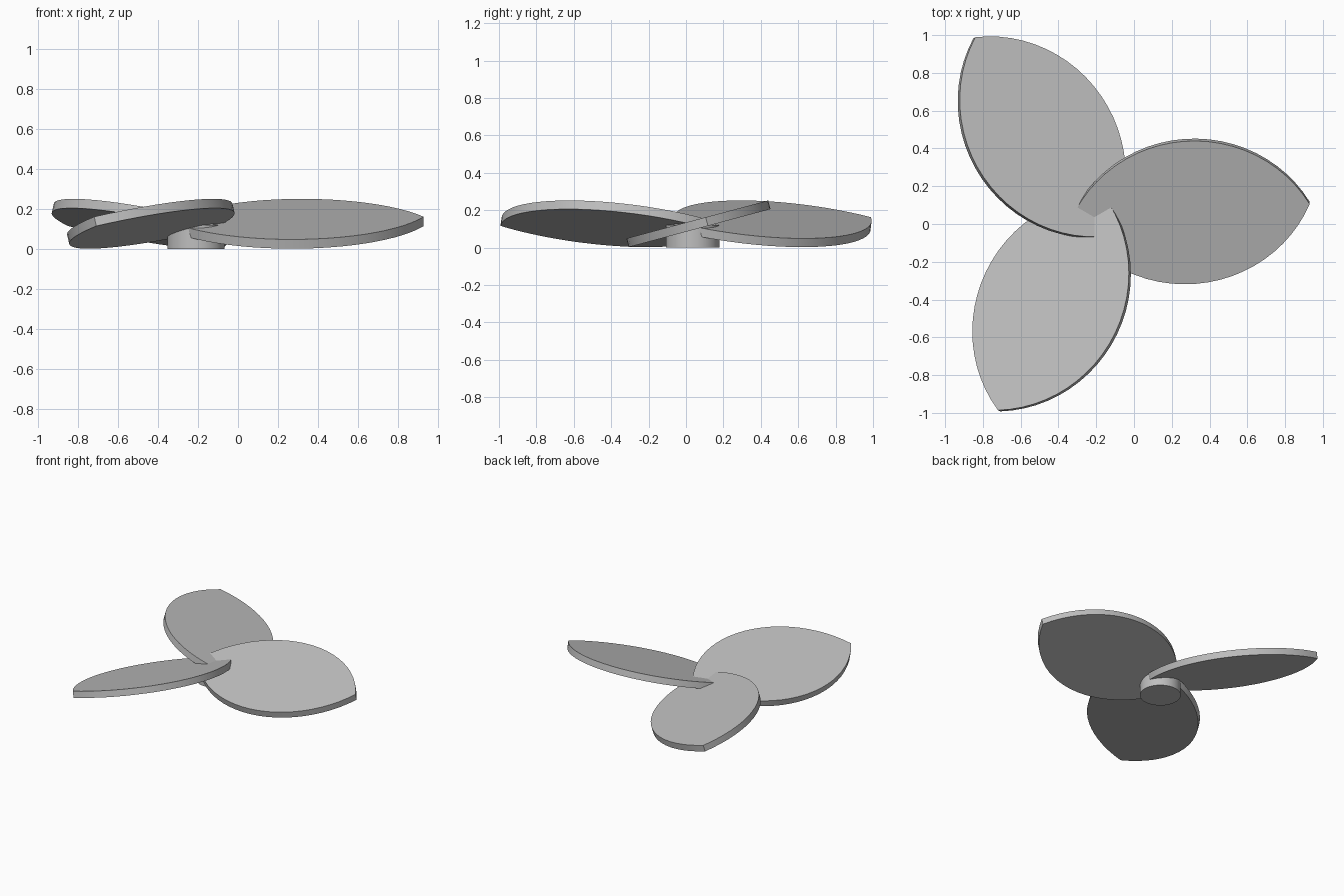
import bpy
import bmesh
from math import radians, cos, sin, atan2, tau
from mathutils import Matrix, Vector

cube = bpy.data.objects.get("Cube")
if cube:
    bpy.data.objects.remove(cube)

HUB = Vector((-0.21, 0.036, 0))
HUB_RADIUS, HUB_TOP = 0.143, 0.12
THICK, PITCH, BLADE_Z = 0.048, radians(15), 0.119

grey = bpy.data.materials.new("grey metal")
grey.use_nodes = True
colour = (0.52, 0.52, 0.52, 1)
grey.diffuse_color = colour
grey.node_tree.nodes["Principled BSDF"].inputs["Base Color"].default_value = colour


def add_object(name, bm):
    bmesh.ops.recalc_face_normals(bm, faces=bm.faces)
    mesh = bpy.data.meshes.new(name)
    bm.to_mesh(mesh)
    bm.free()
    mesh.materials.append(grey)
    obj = bpy.data.objects.new(name, mesh)
    bpy.context.collection.objects.link(obj)
    bpy.ops.object.select_all(action='DESELECT')
    obj.select_set(True)
    bpy.context.view_layer.objects.active = obj
    bpy.ops.object.shade_smooth_by_angle(angle=radians(30))
    return obj


def arc(centre, start, end, steps):
    """Points on the shorter arc from start up to, not including, end."""
    a, b = start - centre, end - centre
    a0 = atan2(a.y, a.x)
    sweep = (atan2(b.y, b.x) - a0) % tau
    return [centre + a.length * Vector((cos(a0 + sweep * i / steps),
                                        sin(a0 + sweep * i / steps)))
            for i in range(steps)]


# Leaf outline: two arcs that meet at the tip and at the root inside the hub
upper_centre, lower_centre = Vector((0.53, -0.286)), Vector((0.48, 0.3545))
tip = Vector((1.14, 0.078))
axis = (lower_centre - upper_centre).normalized()
foot = upper_centre + axis * (tip - upper_centre).dot(axis)
root = 2 * foot - tip
outline = arc(upper_centre, tip, root, 24) + arc(lower_centre, root, tip, 24)

# Three pitched blades around the hub
for i, name in enumerate(("right_blade", "back_blade", "front_blade")):
    bm = bmesh.new()
    face = bm.faces.new([bm.verts.new((p.x, p.y, -THICK / 2)) for p in outline])
    top = bmesh.ops.extrude_face_region(bm, geom=[face])
    verts = [g for g in top["geom"] if isinstance(g, bmesh.types.BMVert)]
    bmesh.ops.translate(bm, verts=verts, vec=(0, 0, THICK))
    place = (Matrix.Translation(HUB + Vector((0, 0, BLADE_Z)))
             @ Matrix.Rotation(i * tau / 3, 4, 'Z')
             @ Matrix.Rotation(PITCH, 4, 'X'))
    bm.transform(place)
    add_object(name, bm)

# Round hub
bm = bmesh.new()
bmesh.ops.create_cone(bm, cap_ends=True, segments=48, radius1=HUB_RADIUS,
                      radius2=HUB_RADIUS, depth=HUB_TOP,
                      matrix=Matrix.Translation(HUB + Vector((0, 0, HUB_TOP / 2))))
add_object("hub", bm)
